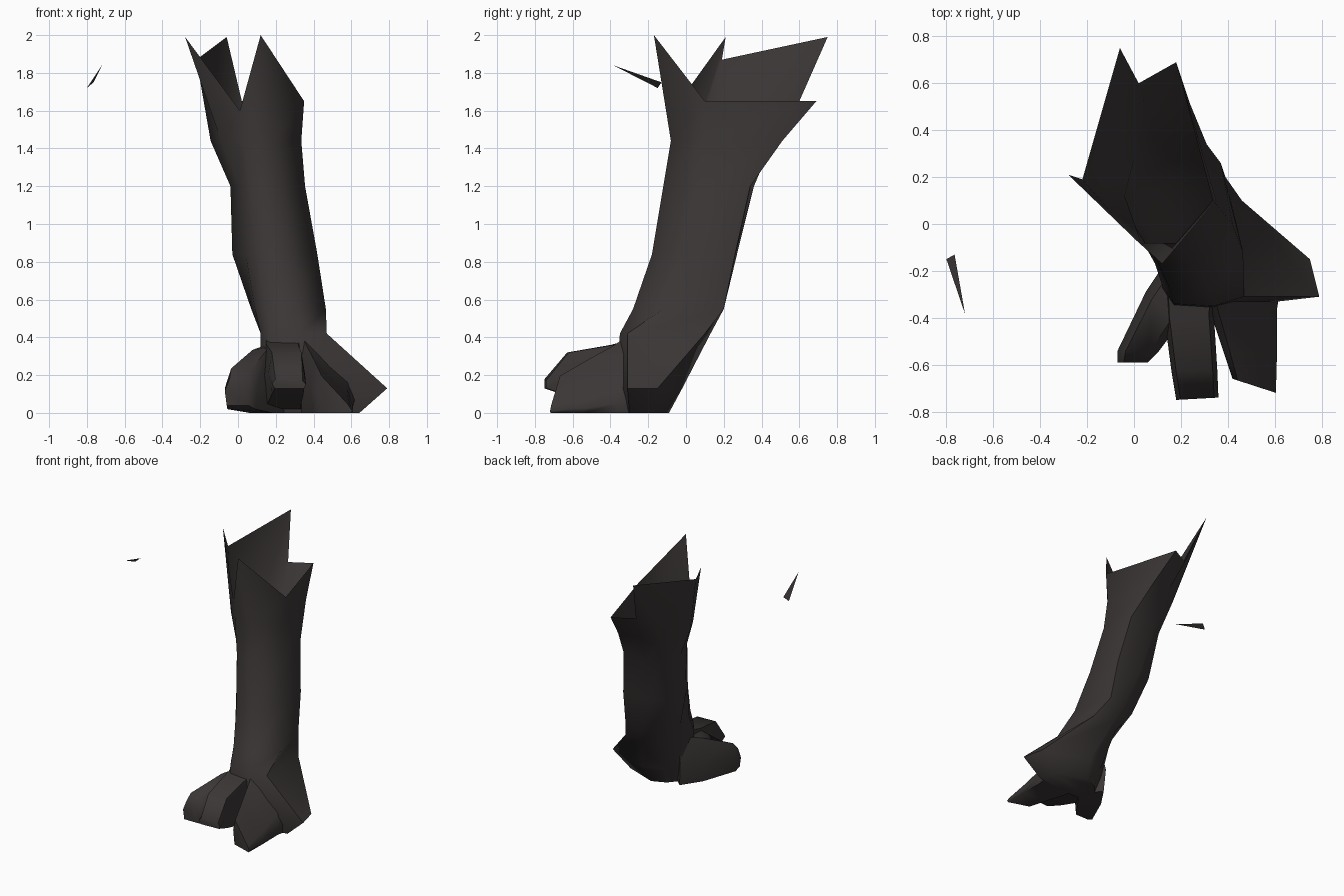
import bpy, bmesh, math

hide = bpy.data.materials.new("dark brown grey")
hide.diffuse_color = (0.043, 0.037, 0.036, 1)


def loft(name, rings, cap_start=False, cap_end=False, angle=62):
    """Skin a list of closed rings that share one point count."""
    bm = bmesh.new()
    loops = [[bm.verts.new(p) for p in ring] for ring in rings]
    n = len(loops[0])
    for a, b in zip(loops, loops[1:]):
        for i in range(n):
            j = (i + 1) % n
            bm.faces.new((a[i], a[j], b[j], b[i]))
    if cap_start:
        bm.faces.new(loops[0])
    if cap_end:
        bm.faces.new(loops[-1])
    bmesh.ops.recalc_face_normals(bm, faces=bm.faces)
    mesh = bpy.data.meshes.new(name)
    bm.to_mesh(mesh)
    bm.free()
    mesh.materials.append(hide)
    ob = bpy.data.objects.new(name, mesh)
    bpy.context.collection.objects.link(ob)
    bpy.ops.object.select_all(action='DESELECT')
    ob.select_set(True)
    bpy.context.view_layer.objects.active = ob
    bpy.ops.object.shade_smooth_by_angle(angle=math.radians(angle))
    return ob


def level(z, *xy):
    return [(x, y, z) for x, y in xy]


# Leg: torn open rim, then rings running down to the heel and side spur.
# Ring order: front, front left, left, back left, back, back right, right, front right
leg = [
    [(0.01, -0.07, 1.60), (-0.28, 0.21, 1.99), (-0.22, 0.19, 1.87), (-0.06, 0.75, 1.99),
     (0.02, 0.60, 1.65), (0.18, 0.69, 1.65), (0.35, 0.10, 1.65), (0.12, -0.17, 2.00)],
    level(1.44, (0.03, -0.08), (-0.09, 0.04), (-0.145, 0.15), (-0.05, 0.38),
          (0.07, 0.46), (0.24, 0.51), (0.335, 0.10), (0.18, -0.08)),
    level(1.20, (0.06, -0.10), (0.01, -0.02), (-0.04, 0.12), (0.00, 0.28),
          (0.09, 0.36), (0.31, 0.34), (0.355, 0.08), (0.20, -0.12)),
    level(0.84, (0.10, -0.16), (0.04, -0.08), (-0.03, 0.05), (0.03, 0.20),
          (0.16, 0.27), (0.37, 0.26), (0.42, 0.00), (0.26, -0.18)),
    level(0.55, (0.15, -0.27), (0.09, -0.17), (0.07, -0.03), (0.12, 0.12),
          (0.25, 0.20), (0.39, 0.20), (0.465, -0.12), (0.32, -0.28)),
    level(0.42, (0.17, -0.34), (0.12, -0.26), (0.12, -0.13), (0.20, 0.03),
          (0.30, 0.13), (0.46, 0.10), (0.47, -0.31), (0.34, -0.35)),
    level(0.13, (0.17, -0.37), (0.12, -0.30), (0.16, -0.18), (0.25, -0.08),
          (0.40, -0.02), (0.75, -0.15), (0.79, -0.31), (0.36, -0.36)),
]
# The sole is the lowest ring drawn in towards the middle of the foot
leg.append([(0.3 + 0.7 * (x - 0.3), -0.27 + 0.72 * (y + 0.27), 0) for x, y, z in leg[-1]])
loft("torn_leg", leg, cap_end=True)


def toe(name, sections, inset=0.2):
    """Each section: left x, left y, right x, right y, base z, left top z, right top z."""
    rings = []
    for xl, yl, xr, yr, z0, zl, zr in sections:
        ring = []
        for t, h in ((0.08, 0), (0, 0.5), (inset, 1), (1 - inset, 1), (1, 0.5), (0.95, 0)):
            top = zl + (zr - zl) * t
            ring.append((xl + (xr - xl) * t, yl + (yr - yl) * t, z0 + (top - z0) * h))
        rings.append(ring)
    loft(name, rings, True, True)


# Three blunt toes
toe("inner_toe", [(0.15, -0.14, 0.30, -0.28, 0.00, 0.37, 0.37),
                  (0.05, -0.29, 0.19, -0.43, 0.00, 0.33, 0.35),
                  (-0.07, -0.54, 0.10, -0.55, 0.02, 0.24, 0.22),
                  (-0.07, -0.59, 0.06, -0.59, 0.04, 0.19, 0.15)])
toe("middle_toe", [(0.12, -0.25, 0.36, -0.25, 0.00, 0.40, 0.40),
                   (0.13, -0.40, 0.34, -0.38, 0.03, 0.36, 0.36),
                   (0.16, -0.63, 0.355, -0.62, 0.09, 0.32, 0.32),
                   (0.18, -0.75, 0.36, -0.74, 0.13, 0.18, 0.17)], inset=0.1)
toe("outer_toe", [(0.29, -0.28, 0.63, -0.24, 0.00, 0.46, 0.20),
                  (0.33, -0.39, 0.61, -0.36, 0.00, 0.39, 0.10),
                  (0.38, -0.54, 0.61, -0.54, 0.00, 0.30, 0.05),
                  (0.42, -0.66, 0.605, -0.72, 0.00, 0.22, 0.02)], inset=0.12)

# Loose shard floating beside the rim
mesh = bpy.data.meshes.new("loose_shard")
mesh.from_pydata([(-0.72, -0.385, 1.84), (-0.80, -0.15, 1.72), (-0.765, -0.13, 1.75)],
                 [], [(0, 1, 2)])
mesh.materials.append(hide)
bpy.context.collection.objects.link(bpy.data.objects.new("loose_shard", mesh))
